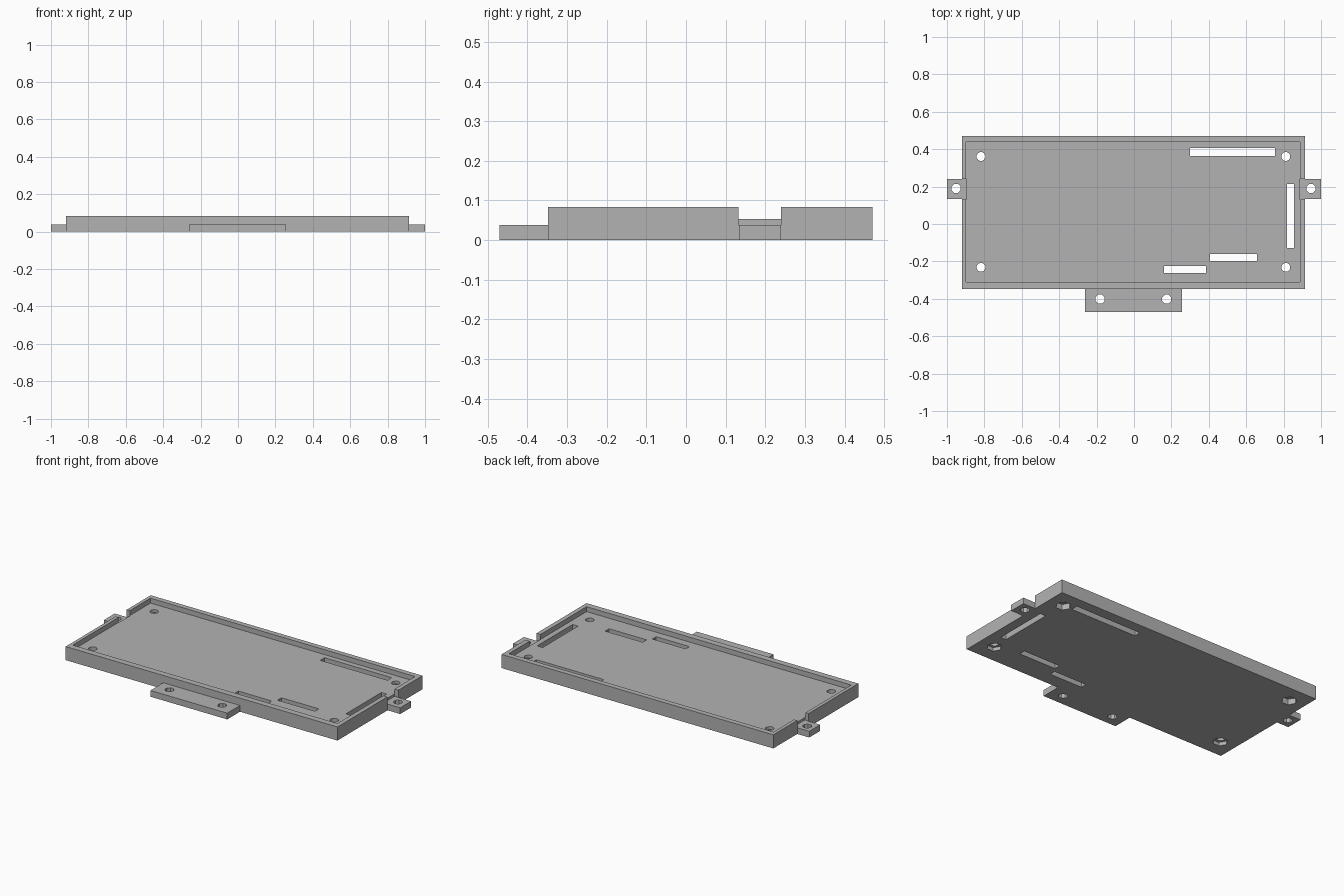
import bpy
import math

cube = bpy.data.objects.get("Cube")
if cube:
    bpy.data.objects.remove(cube, do_unlink=True)

HEIGHT, FLOOR, TAB = 0.083, 0.053, 0.038

grey = bpy.data.materials.new("plain grey")
grey.use_nodes = True
grey.diffuse_color = (0.45, 0.45, 0.45, 1)
grey.node_tree.nodes["Principled BSDF"].inputs["Base Color"].default_value = grey.diffuse_color


def box(name, x0, x1, y0, y1, z0, z1):
    bpy.ops.mesh.primitive_cube_add(size=1, location=((x0 + x1) / 2, (y0 + y1) / 2, (z0 + z1) / 2))
    ob = bpy.context.object
    ob.name = name
    ob.scale = (x1 - x0, y1 - y0, z1 - z0)
    bpy.ops.object.transform_apply(location=True, rotation=True, scale=True)
    ob.data.materials.append(grey)
    return ob


def prism(name, x, y, radius, sides, z0, z1):
    bpy.ops.mesh.primitive_cylinder_add(vertices=sides, radius=radius, depth=z1 - z0,
                                        location=(x, y, (z0 + z1) / 2),
                                        rotation=(0, 0, math.pi / sides))
    ob = bpy.context.object
    ob.name = name
    bpy.ops.object.transform_apply(location=True, rotation=True, scale=True)
    ob.data.materials.append(grey)
    return ob


def cut(target, cutter):
    cutter.hide_render = True
    mod = target.modifiers.new("cut", "BOOLEAN")
    mod.operation = "DIFFERENCE"
    mod.solver = "EXACT"
    mod.object = cutter
    bpy.context.view_layer.objects.active = target
    bpy.ops.object.modifier_apply(modifier=mod.name)
    bpy.data.objects.remove(cutter, do_unlink=True)


# Shallow tray with a rim
tray = box("tray", -0.919, 0.915, -0.348, 0.471, 0, HEIGHT)
cut(tray, box("cavity", -0.898, 0.888, -0.31, 0.439, FLOOR, 0.2))

# Rim notches above the side tabs
cut(tray, box("left_notch", 0.888, 1.1, 0.132, 0.24, TAB, 0.2))
cut(tray, box("right_notch", -1.1, -0.895, 0.132, 0.24, TAB, 0.2))

# Slots through the floor
for x0, x1, y0, y1 in [(0.3, 0.754, 0.364, 0.406), (0.818, 0.855, -0.128, 0.214),
                       (0.405, 0.658, -0.198, -0.16), (0.16, 0.385, -0.262, -0.225)]:
    cut(tray, box("slot", x0, x1, y0, y1, -0.1, 0.2))

# Corner screw holes with hexagonal nut pockets underneath
for x in (-0.818, 0.812):
    for y, depth in ((0.361, 0.035), (-0.232, 0.022)):
        cut(tray, prism("screw_hole", x, y, 0.024, 12, -0.1, 0.2))
        cut(tray, prism("nut_pocket", x, y, 0.044, 6, -0.1, depth))

# Mounting tabs with their holes
left_tab = box("left_tab", 0.915, 1.0, 0.135, 0.24, 0, TAB)
right_tab = box("right_tab", -1.0, -0.919, 0.135, 0.24, 0, TAB)
front_tab = box("front_tab", -0.261, 0.257, -0.471, -0.348, 0, TAB)
for tab, x, y in ((left_tab, 0.946, 0.19), (right_tab, -0.951, 0.19),
                  (front_tab, -0.181, -0.402), (front_tab, 0.175, -0.402)):
    cut(tab, prism("tab_hole", x, y, 0.026, 8, -0.1, 0.2))
